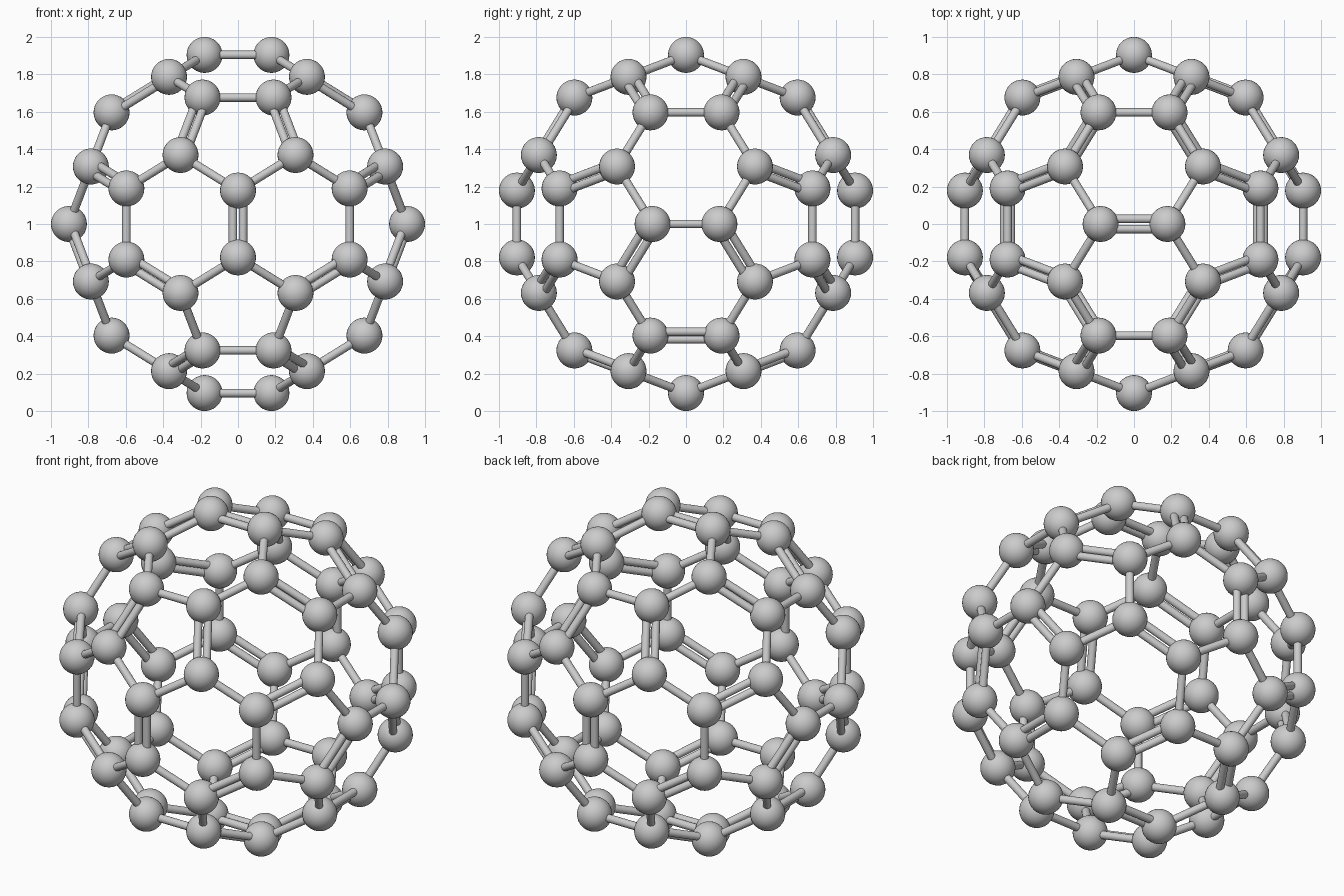
import bpy, bmesh
from math import sqrt
from itertools import product
from mathutils import Vector, Matrix

if "Cube" in bpy.data.objects:
    bpy.data.objects.remove(bpy.data.objects["Cube"])

PHI = (1 + sqrt(5)) / 2
ATOM_R, BOND_R, GAP = 0.096, 0.0225, 0.027
A = (1 - ATOM_R) / PHI          # half edge of the icosahedron behind the cage
CUT = 0.34                      # how far each corner is truncated
UP = Vector((0, 0, 1))

# Icosahedron corners, then two cage points along every edge
corners = []
for s, t in product((-1, 1), repeat=2):
    corners += [Vector((s, 0, t * PHI)), Vector((s * PHI, t, 0)), Vector((0, s * PHI, t))]
points = [v.lerp(w, CUT) * A for v in corners for w in corners
          if v != w and (v - w).length < 2.1]

# Symmetry classes of the points, used to say which bonds are double
X, Y, Z = Vector((1, 0, PHI)), Vector((PHI, 1, 0)), Vector((0, PHI, 1))
reps = {
    "T": X.lerp(Vector((-1, 0, PHI)), CUT), "a": X.lerp(Z, CUT), "b": X.lerp(Y, CUT),
    "F": Z.lerp(Vector((0, PHI, -1)), CUT), "c": Z.lerp(X, CUT), "d": Z.lerp(Y, CUT),
    "R": Y.lerp(Vector((PHI, -1, 0)), CUT), "e": Y.lerp(X, CUT), "f": Y.lerp(Z, CUT),
}


def label(p):
    q = Vector([abs(c) for c in p])
    name = min(reps, key=lambda k: (reps[k] * A - q).length)
    return name + ("" if name == "R" else "+" if p.z > 0 else "-")


DOUBLE = {frozenset(d.split()) for d in (
    "T+ T+", "a+ b+", "c+ d+", "e+ f+", "F+ F-",
    "f- d-", "e- R", "c- a-", "b- b-", "T- T-")}


def finish(bm, name):
    mesh = bpy.data.meshes.new(name)
    for f in bm.faces:
        f.smooth = True
    bm.to_mesh(mesh)
    bm.free()
    ob = bpy.data.objects.new(name, mesh)
    ob.location = UP
    bpy.context.collection.objects.link(ob)


def tube(bm, p, q, shift):
    d = q - p
    m = Matrix.Translation((p + q) / 2 + shift) @ UP.rotation_difference(d).to_matrix().to_4x4()
    bmesh.ops.create_cone(bm, cap_ends=False, segments=20, radius1=BOND_R,
                          radius2=BOND_R, depth=d.length, matrix=m)


# Ball atoms
balls = bmesh.new()
for p in points:
    bmesh.ops.create_uvsphere(balls, u_segments=32, v_segments=18, radius=ATOM_R,
                              matrix=Matrix.Translation(p))
finish(balls, "atoms")

# Single rods and side-by-side pairs of rods between neighbours
singles, doubles = bmesh.new(), bmesh.new()
for i, p in enumerate(points):
    for q in points[:i]:
        if (p - q).length > 0.45:
            continue
        if frozenset((label(p), label(q))) in DOUBLE:
            side = (q - p).cross(p + q).normalized() * GAP
            tube(doubles, p, q, side)
            tube(doubles, p, q, -side)
        else:
            tube(singles, p, q, Vector())
finish(singles, "single_bonds")
finish(doubles, "double_bonds")
